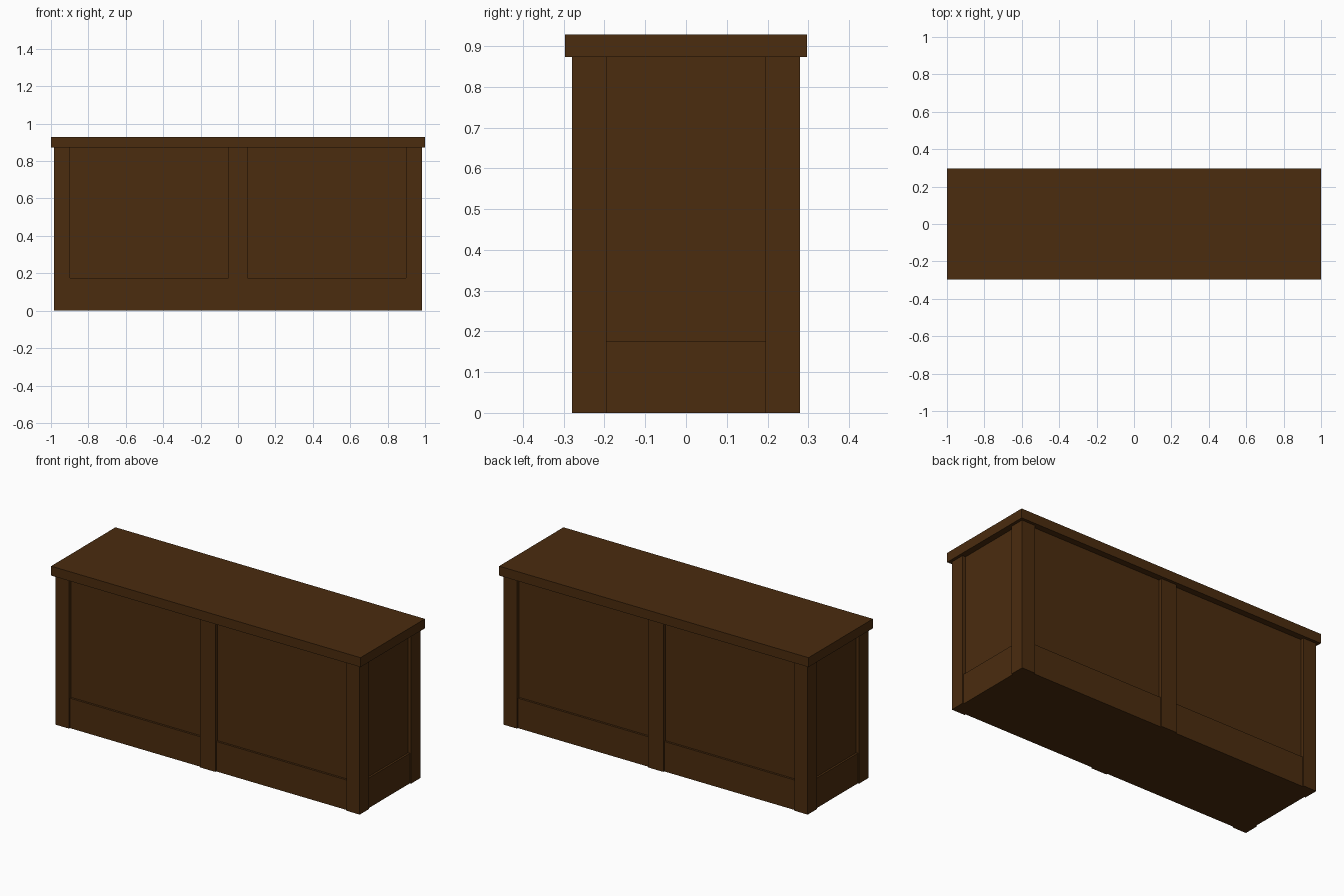
import bpy

if "Cube" in bpy.data.objects:
    bpy.data.objects.remove(bpy.data.objects["Cube"])

wood = bpy.data.materials.new("dark brown wood")
wood.diffuse_color = (0.07, 0.025, 0.0045, 1)
wood.use_nodes = True
wood.node_tree.nodes["Principled BSDF"].inputs["Base Color"].default_value = wood.diffuse_color


def box(name, x0, x1, y0, y1, z0, z1):
    bpy.ops.mesh.primitive_cube_add(size=1, location=((x0 + x1) / 2, (y0 + y1) / 2, (z0 + z1) / 2))
    ob = bpy.context.object
    ob.name = name
    ob.scale = (x1 - x0, y1 - y0, z1 - z0)
    bpy.ops.object.transform_apply(location=True, rotation=False, scale=True)
    ob.data.materials.append(wood)
    return ob


X, Y, H = 0.983, 0.28, 0.873   # outer faces of the posts, underside of the top
BASE, PANEL = 0.008, 0.02      # setbacks of baseboards and panels

# Counter top slab
box("counter_top", -1, 1, -0.297, 0.297, H, 0.928)

# Recessed panel core
box("panel_core", -X + PANEL, X - PANEL, -Y + PANEL, Y - PANEL, 0, H)

# Baseboard running round the bottom
box("baseboard", -X + BASE, X - BASE, -Y + BASE, Y - BASE, 0, 0.175)

# Corner posts
for sx in (-1, 1):
    for sy in (-1, 1):
        xs = sorted((sx * X, sx * 0.897))
        ys = sorted((sy * Y, sy * 0.195))
        box("corner_post", *xs, *ys, 0, H)

# Middle posts on the front and back
for sy in (-1, 1):
    ys = sorted((sy * Y, sy * 0.195))
    box("middle_post", -0.05, 0.05, *ys, 0, H)
